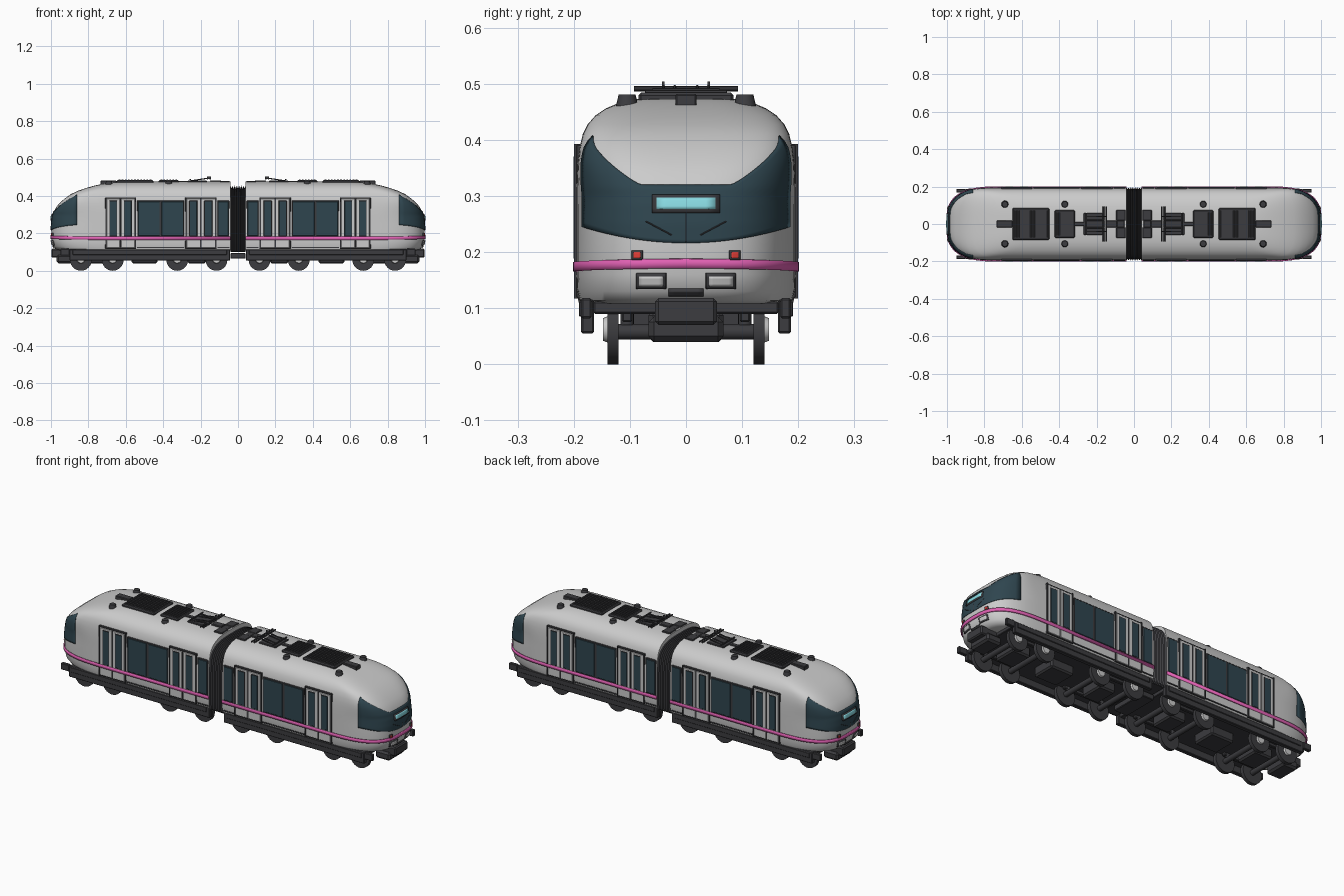
import bpy, bmesh
from math import radians, sin, cos, pi
from mathutils import Vector, Matrix

if "Cube" in bpy.data.objects:
    bpy.data.objects.remove(bpy.data.objects["Cube"])


def material(name, rgb):
    m = bpy.data.materials.new(name)
    m.diffuse_color = (*rgb, 1)
    m.use_nodes = True
    m.node_tree.nodes["Principled BSDF"].inputs["Base Color"].default_value = m.diffuse_color
    return m


WHITE = material("body_white", (.78, .78, .8))
DARK = material("dark_grey", (.045, .045, .05))
GLASS = material("dark_glass", (.028, .06, .078))
PINK = material("pink", (.75, .12, .45))
CYAN = material("cyan", (.25, .7, .76))
RED = material("red", (.8, .05, .04))


def finish(name, bm, mat=None, mirror="x", solid=0, recalc=True):
    if recalc:
        bmesh.ops.recalc_face_normals(bm, faces=bm.faces)
    me = bpy.data.meshes.new(name)
    bm.to_mesh(me)
    bm.free()
    me.shade_smooth()
    me.set_sharp_from_angle(angle=radians(32))
    ob = bpy.data.objects.new(name, me)
    bpy.context.collection.objects.link(ob)
    if mat:
        me.materials.append(mat)
    if solid:
        s = ob.modifiers.new("thickness", 'SOLIDIFY')
        s.thickness, s.offset = solid, -1
    if mirror:
        m = ob.modifiers.new("mirror", 'MIRROR')
        m.use_axis = ("x" in mirror, "y" in mirror, False)
        m.use_mirror_merge = False
    return ob


def box(name, x, y, z, mat=DARK, mirror="xy", bevel=.003):
    bm = bmesh.new()
    size = [b - a for a, b in (x, y, z)]
    mid = [(a + b) / 2 for a, b in (x, y, z)]
    bmesh.ops.create_cube(bm, size=1, matrix=Matrix.Translation(mid) @ Matrix.Diagonal((*size, 1)))
    if bevel:
        bmesh.ops.bevel(bm, geom=bm.edges[:], offset=min(bevel, min(size) * .3), segments=1, affect='EDGES')
    return finish(name, bm, mat, mirror)


def rod(name, p, q, r, mat=DARK, mirror="xy", sides=24, r2=None):
    p, q = Vector(p), Vector(q)
    bm = bmesh.new()
    rot = (q - p).to_track_quat('Z', 'Y').to_matrix().to_4x4()
    bmesh.ops.create_cone(bm, cap_ends=True, segments=sides, radius1=r, radius2=r if r2 is None else r2,
                          depth=(q - p).length, matrix=Matrix.Translation((p + q) / 2) @ rot)
    return finish(name, bm, mat, mirror)


# Body shape by height: z, half width, nose tip x, nose length
LEVELS = [(.108, .18, .955, .3), (.114, .19, .972, .3), (.13, .194, .988, .3), (.16, .195, .996, .3),
          (.20, .195, .998, .3), (.25, .195, .998, .3), (.285, .195, .994, .3), (.315, .195, .986, .28),
          (.34, .194, .972, .25), (.36, .193, .956, .22), (.385, .19, .928, .18), (.41, .184, .893, .16),
          (.428, .175, .855, .16), (.444, .161, .808, .16), (.456, .143, .765, .17), (.466, .119, .715, .17),
          (.472, .092, .67, .17), (.476, .05, .60, .17)]


def level(z):
    z = max(LEVELS[0][0], min(LEVELS[-1][0], z))
    for a, b in zip(LEVELS, LEVELS[1:]):
        if z <= b[0]:
            k = (z - a[0]) / (b[0] - a[0])
            w, tip, length = [a[i] + (b[i] - a[i]) * k for i in (1, 2, 3)]
            return w, tip, length, 3 + max(0, min(1, (z - .3) * 9))


def outline(k, z, off=0):
    """Point on the body outline at height z; k from -1 (left side) to 1."""
    w, tip, length, n = level(z)
    if abs(k) > 1:
        return Vector((.04, (w + off) * (1 if k > 0 else -1), z))
    s, c = sin(k * pi / 2), max(0, cos(k * pi / 2))
    y = abs(s) ** (2 / n) * (1 if s > 0 else -1)
    return Vector((tip - length + (length + off) * c ** (2 / n), y * (w + off), z))


def nose(y, z, off=0):
    w, tip, length, n = level(z)
    f = min(1, abs(y) / w)
    return Vector((tip - length + length * (1 - f ** n) ** (1 / n) + off, y, z))


def patch(name, f, nu, nv, mat, solid=.006):
    bm = bmesh.new()
    g = [[bm.verts.new(f(i / nu, j / nv)) for j in range(nv + 1)] for i in range(nu + 1)]
    for i in range(nu):
        for j in range(nv):
            bm.faces.new((g[i][j], g[i + 1][j], g[i + 1][j + 1], g[i][j + 1]))
    return finish(name, bm, mat, "x", solid, recalc=False)


def nose_plate(name, y0, y1, z0, z1, off, mat):
    patch(name, lambda u, v: nose(y0 + (y1 - y0) * u, z0 + (z1 - z0) * v, off), 6, 4, mat, .012)


# Car body shells
KS = [-2] + [i / 24 for i in range(-24, 25)] + [2]
bm = bmesh.new()
grid = [[bm.verts.new(outline(k, l[0])) for l in LEVELS] for k in KS]
for a, b in zip(grid, grid[1:]):
    for j in range(len(LEVELS) - 1):
        bm.faces.new((a[j], b[j], b[j + 1], a[j + 1]))
bm.faces.new([c[-1] for c in grid])
bm.faces.new([c[0] for c in grid])
bm.faces.new(grid[0] + grid[-1][::-1])
finish("car_body", bm, WHITE)

# Pink stripe around each car
patch("stripe", lambda u, v: outline(KS[round(u * 50)], .165 + .017 * v + .006 * max(0, 1 - abs(KS[round(u * 50)])),
                                     .0065), 50, 2, PINK)


# Wraparound windscreen
def screen(u, v):
    u = 2 * u - 1
    lo = .216 + .029 * u * u
    hi = .32 + .088 * max(0, (abs(u) - .42) / .58) ** 1.25
    z = lo + (hi - lo) * v
    w, tip, length, n = level(z)
    f = max(0, (.86 - tip + length) / length)
    p = nose(u * w * (1 - f ** n) ** (1 / n), z)
    return p + Vector((.0025, .0025 * u, 0))


patch("windscreen", screen, 48, 16, GLASS, .005)

# Destination display, lamps and wipers
nose_plate("display_frame", -.061, .061, .27, .303, .007, DARK)
nose_plate("display", -.053, .053, .277, .297, .009, CYAN)
for s in (-1, 1):
    nose_plate("headlight_frame", s * .0625 - .027, s * .0625 + .027, .134, .161, .006, DARK)
    nose_plate("headlight", s * .0625 - .021, s * .0625 + .021, .139, .156, .008, None)
    nose_plate("tail_light_frame", s * .088 - .009, s * .088 + .009, .186, .203, .008, DARK)
    nose_plate("tail_light", s * .088 - .006, s * .088 + .006, .189, .2, .010, RED)
nose_plate("coupler_hatch", -.031, .031, .121, .13, .006, DARK)
rod("wiper", nose(.025, .23, .004), nose(.072, .255, .004), .0012, sides=6)
rod("screen_divider", nose(0, .217, .003), nose(0, .272, .003), .0012, mirror="x", sides=6)

# Doors: frame, two leaves, narrow windows
for x0, x1 in ((.115, .283), (.545, .71)):
    box("door_frame", (x0, x1), (.17, .197), (.117, .393))
    mid = (x0 + x1) / 2
    for a, b in ((x0 + .006, mid - .002), (mid + .002, x1 - .006)):
        box("door_leaf", (a, b), (.17, .199), (.122, .386), WHITE)
        box("door_window_frame", (a + .014, b - .014), (.17, .1997), (.182, .377))
        box("door_window", (a + .017, b - .017), (.17, .2002), (.186, .373), GLASS)
    for x in (x0 + .004, x1 - .004):
        box("door_post", (x - .003, x + .003), (.17, .2), (.117, .393), bevel=0)

# Side windows and sill line
for x0, x1, n in ((.288, .54, 2), (.046, .11, 1)):
    box("window_frame", (x0, x1), (.17, .1965), (.18, .376))
    step = (x1 - x0) / n
    for i in range(n):
        box("side_window", (x0 + i * step + .004, x0 + (i + 1) * step - .004), (.17, .198), (.185, .371), GLASS)
    box("sill_line", (x0, x1), (.185, .1965), (.122, .128), bevel=0)

# Pleated gangway between the cars
bm = bmesh.new()
rings = []
for i in range(17):
    s = 1 if i % 2 == 0 else .955
    half = [(l[1] * s, .1 + (l[0] - .108) * .965 * s) for l in LEVELS]
    pts = [(-y, z) for y, z in half] + [(y, z) for y, z in half[::-1]]
    rings.append([bm.verts.new((-.04 + i * .005, y, z)) for y, z in pts])
for a, b in zip(rings, rings[1:]):
    for j in range(len(a)):
        k = (j + 1) % len(a)
        bm.faces.new((a[j], a[k], b[k], b[j]))
bm.faces.new(rings[0])
bm.faces.new(rings[-1])
finish("gangway_bellows", bm, DARK, "")
box("car_link", (-.04, .04), (-.1, .1), (.065, .095), mirror="")

# Underframe, side skirts and nose coupler
box("floor_frame", (.05, .9), (-.165, .165), (.09, .112), mirror="x")
box("side_skirt", (.042, .9), (.164, .187), (.055, .115))
box("skirt_rail", (.06, .885), (.184, .191), (.085, .112))
box("skirt_end", (.9, .95), (.168, .187), (.082, .118))
box("coupler_box", (.90, .998), (-.055, .055), (.07, .118), mirror="x", bevel=.006)
box("coupler_lower", (.88, .97), (-.067, .067), (.04, .085), mirror="x", bevel=.01)
for x0, x1 in ((.7, .81), (.43, .57), (.17, .27)):
    box("underfloor_unit", (x0, x1), (-.067, .067), (.04, .095), mirror="x", bevel=.008)

# Wheels, axles and bogie frames
for x in (.115, .325, .67, .84):
    rod("wheel", (x, .12, .058), (x, .14, .058), .058, sides=32)
    rod("wheel_hub", (x, .138, .062), (x, .148, .062), .024, None, r2=.02)
    rod("axle", (x, -.12, .058), (x, .12, .058), .014, mirror="x", sides=16)
    rod("axle_spring", (x, .105, .07), (x, .105, .105), .012, sides=16)
for x0, x1 in ((.09, .35), (.645, .865)):
    box("bogie_frame", (x0, x1), (.096, .114), (.075, .095))

# Roof air units with ribs
for name, x0, x1, w, n in (("large_air_unit", .452, .65, .085, 11), ("small_air_unit", .315, .425, .074, 6)):
    box(name, (x0, x1), (-w, w), (.465, .484), mirror="x", bevel=.005)
    step = (x1 - x0 - .016) / n
    for i in range(n):
        x = x0 + .008 + (i + .5) * step
        box("air_unit_rib", (x - step * .28, x + step * .28), (-w + .012, w - .012), (.48, .489), mirror="x", bevel=.001)
box("roof_duct", (.65, .735), (-.019, .019), (.455, .482), mirror="x")
box("roof_conduit", (.255, .32), (-.012, .012), (.468, .481), mirror="x")

# Roof vents
for x in (.37, .69):
    rod("roof_vent", (x, .105, .455), (x, .105, .481), .021, r2=.015)

# Pantographs and gangway roof boxes
box("pantograph_base", (.165, .27), (-.058, .058), (.468, .482), mirror="x")
for y in (.04, .02):
    rod("pantograph_arm", (.26, y, .48), (.158, y, .495), .003, sides=8)
for x in (.148, .163):
    rod("contact_bar", (x, -.093, .491), (x, .093, .491), .0045, mirror="x", sides=8)
box("contact_horn", (.145, .166), (.038, .043), (.49, .504), bevel=0)
rod("pantograph_crossbar", (.255, -.06, .488), (.255, .06, .488), .004, mirror="x", sides=8)
box("roof_cable_box", (.09, .15), (-.02, .02), (.468, .483), mirror="x")
box("roof_junction_box", (.045, .095), (.018, .075), (.462, .481))
box("roof_junction_bridge", (.05, .09), (-.02, .02), (.468, .479), mirror="x")
